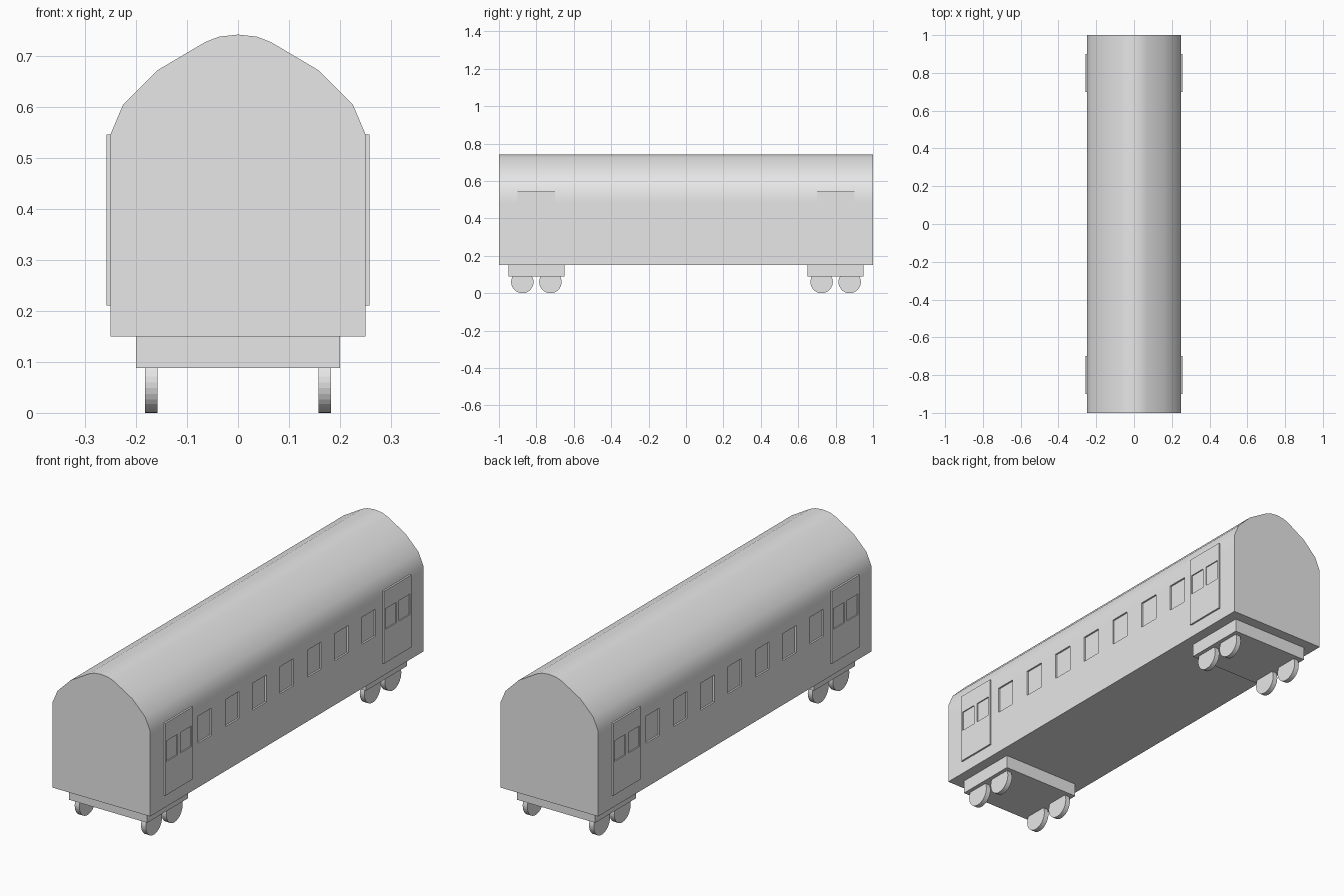
import bpy
import bmesh
import math
from mathutils import Vector, Matrix

cube = bpy.data.objects.get("Cube")
if cube:
    bpy.data.objects.remove(cube, do_unlink=True)

grey = bpy.data.materials.new("light_grey")
grey.use_nodes = True
grey.diffuse_color = (0.8, 0.8, 0.8, 1)
grey.node_tree.nodes["Principled BSDF"].inputs["Base Color"].default_value = (0.8, 0.8, 0.8, 1)


def finish(bm, name, smooth=False):
    bmesh.ops.recalc_face_normals(bm, faces=bm.faces)
    mesh = bpy.data.meshes.new(name)
    bm.to_mesh(mesh)
    bm.free()
    mesh.materials.append(grey)
    obj = bpy.data.objects.new(name, mesh)
    bpy.context.collection.objects.link(obj)
    if smooth:
        bpy.ops.object.select_all(action="DESELECT")
        obj.select_set(True)
        bpy.context.view_layer.objects.active = obj
        bpy.ops.object.shade_smooth_by_angle(angle=math.radians(35))
    return obj


def box(bm, lo, hi):
    lo, hi = Vector(lo), Vector(hi)
    matrix = Matrix.Translation((lo + hi) / 2) @ Matrix.Diagonal((*(hi - lo), 1))
    bmesh.ops.create_cube(bm, size=1, matrix=matrix)


def side_faces(bm, x):
    """Flat faces lying in the vertical plane at x."""
    return [f for f in bm.faces if all(abs(v.co.x - x) < 1e-4 for v in f.verts)]


def recess_windows(bm, x, centres, width, bottom, top, depth):
    """Cut the side wall along the window edges and push the panes inward."""
    cuts = [((0, 0, z), (0, 0, 1)) for z in (bottom, top)]
    cuts += [((0, c + s * width / 2, 0), (0, 1, 0)) for c in centres for s in (-1, 1)]
    for point, normal in cuts:
        faces = side_faces(bm, x)
        edges = {e for f in faces for e in f.edges}
        verts = {v for f in faces for v in f.verts}
        bmesh.ops.bisect_plane(bm, geom=[*verts, *edges, *faces], dist=1e-5,
                               plane_co=point, plane_no=normal)
    panes = []
    for f in side_faces(bm, x):
        c = f.calc_center_median()
        if bottom < c.z < top and any(abs(c.y - y) < width / 2 for y in centres):
            panes.append(f)
    for pane in panes:
        new = bmesh.ops.extrude_discrete_faces(bm, faces=[pane])["faces"][0]
        for v in new.verts:
            v.co.x -= math.copysign(depth, x)


# Carriage body with a domed roof
half = [(0.25, 0.15), (0.25, 0.545), (0.225, 0.604), (0.158, 0.671),
        (0.065, 0.726), (0.037, 0.737)]
profile = half + [(0, 0.741)] + [(-x, z) for x, z in reversed(half)]
bm = bmesh.new()
end = bm.faces.new([bm.verts.new((x, -1, z)) for x, z in profile])
swept = bmesh.ops.extrude_face_region(bm, geom=[end])["geom"]
bmesh.ops.translate(bm, vec=(0, 2, 0),
                    verts=[v for v in swept if isinstance(v, bmesh.types.BMVert)])
if not end.is_valid or not any(all(v.co.y < -0.99 for v in f.verts) for f in bm.faces):
    bm.faces.new([v for v in bm.verts if v.co.y < -0.99])
window_centres = [-0.6 + 0.2 * i for i in range(7)]
for wall in (-0.25, 0.25):
    recess_windows(bm, wall, window_centres, 0.1, 0.355, 0.48, 0.008)
finish(bm, "carriage_body", smooth=True)

# Doors, each with a pair of recessed windows
for side, sx in (("left", 1), ("right", -1)):
    for place, y in (("front", -0.8), ("back", 0.8)):
        bm = bmesh.new()
        xs = sorted((sx * 0.245, sx * 0.258))
        box(bm, (xs[0], y - 0.1, 0.21), (xs[1], y + 0.1, 0.545))
        recess_windows(bm, sx * 0.258, (y - 0.05, y + 0.05), 0.08, 0.365, 0.46, 0.005)
        finish(bm, f"{place}_{side}_door")

# Bogies with four wheels each
for place, y in (("front", -0.8), ("back", 0.8)):
    bm = bmesh.new()
    box(bm, (-0.2, y - 0.15, 0.088), (0.2, y + 0.15, 0.152))
    finish(bm, f"{place}_bogie")
    for side, sx in (("left", 1), ("right", -1)):
        for i, dy in enumerate((-0.075, 0.075), 1):
            bm = bmesh.new()
            matrix = (Matrix.Translation((sx * 0.17, y + dy, 0.06))
                      @ Matrix.Rotation(math.pi / 2, 4, "Y"))
            bmesh.ops.create_cone(bm, cap_ends=True, segments=32, radius1=0.06,
                                  radius2=0.06, depth=0.024, matrix=matrix)
            finish(bm, f"{place}_{side}_wheel_{i}")
